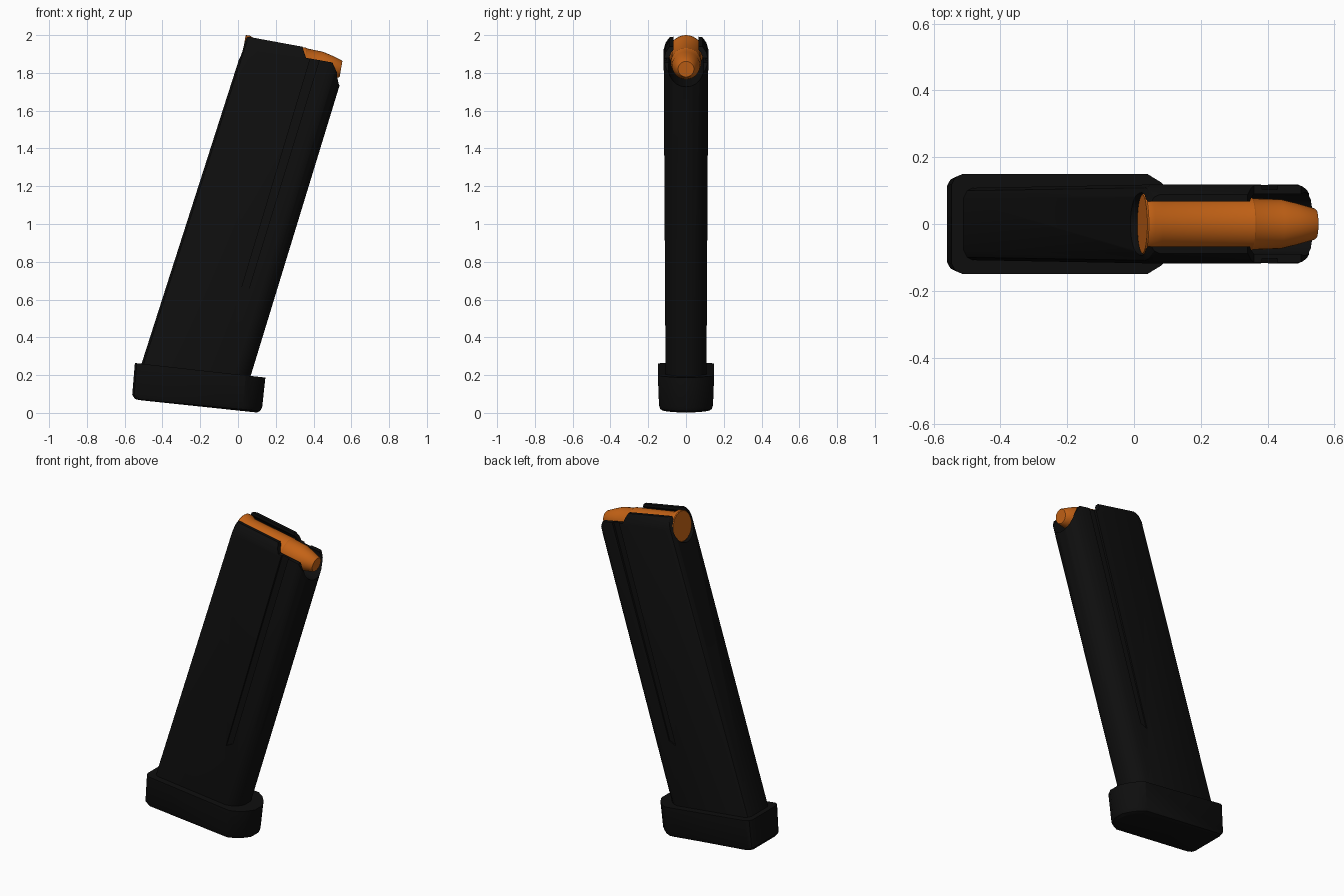
import bpy, bmesh, math
from mathutils import Vector

if "Cube" in bpy.data.objects:
    bpy.data.objects.remove(bpy.data.objects["Cube"])


def material(name, color):
    m = bpy.data.materials.new(name)
    m.use_nodes = True
    m.diffuse_color = color
    m.node_tree.nodes["Principled BSDF"].inputs["Base Color"].default_value = color
    return m


black = material("matte black", (0.0045, 0.0045, 0.0045, 1))
copper = material("copper orange", (0.56, 0.125, 0.008, 1))


def loft(name, rings, mat):
    """Skin a closed solid through rings that have equal point counts."""
    bm = bmesh.new()
    loops = [[bm.verts.new(p) for p in ring] for ring in rings]
    n = len(loops[0])
    for a, b in zip(loops, loops[1:]):
        for i in range(n):
            j = (i + 1) % n
            bm.faces.new((a[i], a[j], b[j], b[i]))
    bm.faces.new(loops[0])
    bm.faces.new(loops[-1])
    bmesh.ops.recalc_face_normals(bm, faces=bm.faces)
    mesh = bpy.data.meshes.new(name)
    bm.to_mesh(mesh)
    bm.free()
    mesh.materials.append(mat)
    ob = bpy.data.objects.new(name, mesh)
    bpy.context.collection.objects.link(ob)
    return ob


def section(outline, rear, front, half):
    """Symmetric plan outline between a rear and a front (x, z) point."""
    full = outline + [(t, -w) for t, w in reversed(outline)]
    return [(rear[0] + (front[0] - rear[0]) * t, w * half,
             rear[1] + (front[1] - rear[1]) * t) for t, w in full]


def prism(name, points, y0, y1):
    return loft(name, [[(x, y, z) for x, z in points] for y in (y0, y1)], black)


def lathe(name, profile, start, axis, mat, sides=32):
    """Turn (distance, radius) pairs about a sloping axis in the xz plane."""
    up = Vector((-axis.z, 0, axis.x))
    side = Vector((0, 1, 0))
    angles = [2 * math.pi * i / sides for i in range(sides)]
    return loft(name, [[start + axis * d + (up * math.cos(a) + side * math.sin(a)) * r
                        for a in angles] for d, r in profile], mat)


def select(ob):
    bpy.ops.object.select_all(action='DESELECT')
    bpy.context.view_layer.objects.active = ob
    ob.select_set(True)


def cut(ob, cutter):
    mod = ob.modifiers.new("cut", 'BOOLEAN')
    mod.operation = 'DIFFERENCE'
    mod.solver = 'EXACT'
    mod.object = cutter
    select(ob)
    bpy.ops.object.modifier_apply(modifier=mod.name)
    bpy.data.objects.remove(cutter)


# Slanted magazine body with rounded front and tapered lips
body_plan = [(0, 0.72), (0.02, 0.92), (0.05, 1), (0.86, 1), (0.92, 0.87),
             (0.97, 0.62), (1, 0.3)]
body = loft("magazine_body", [
    section(body_plan, (-0.53, 0.2), (0.05, 0.14), 0.108),
    section(body_plan, (0.024, 1.93), (0.568, 1.833), 0.118),
    section(body_plan, (0.036, 1.965), (0.578, 1.868), 0.108),
    section(body_plan, (0.05, 1.992), (0.588, 1.893), 0.088)], black)

# Lowered front of the feed opening
cut(body, prism("front_notch", [(0.34, 1.94), (0.36, 1.88), (0.5, 1.855), (0.55, 1.745),
                                (0.8, 1.7), (0.8, 2.2), (0.33, 2.2)], -0.3, 0.3))

# Side grooves
groove = [(-0.005, 0.58), (0.04, 0.6), (0.44, 1.9), (0.39, 1.9)]
for s in (-1, 1):
    cut(body, prism("side_groove", groove, s * 0.103, s * 0.3))

# Round channel and the gap between the feed lips
start = Vector((0.025, 0, 1.91))
axis = Vector((0.52, 0, -0.09)).normalized()
cut(body, lathe("channel", [(-0.2, 0.094), (0.8, 0.094)], start, axis, black))
cut(body, prism("lip_gap", [(-0.2, 1.95), (0.8, 1.777), (0.8, 2.2), (-0.2, 2.2)],
                -0.067, 0.067))

# Rimmed cartridge
cartridge = lathe("cartridge", [
    (0, 0.088), (0.004, 0.092), (0.024, 0.092), (0.05, 0.08), (0.33, 0.08),
    (0.335, 0.077), (0.42, 0.074), (0.47, 0.062), (0.522, 0.047), (0.528, 0.042)],
    start, axis, copper)

# Floor plate with a bevelled underside
plate_plan = [(0, 0.8), (0.015, 0.93), (0.045, 1), (0.85, 1), (0.91, 0.83),
              (0.96, 0.58), (1, 0.25)]
plate = loft("floor_plate", [
    section(plate_plan, (-0.525, 0.068), (0.1, 0.002), 0.122),
    section(plate_plan, (-0.545, 0.074), (0.117, 0.01), 0.136),
    section(plate_plan, (-0.56, 0.095), (0.128, 0.03), 0.143),
    section(plate_plan, (-0.546, 0.264), (0.145, 0.187), 0.149)], black)

for ob in (body, cartridge, plate):
    select(ob)
    bpy.ops.object.shade_smooth_by_angle(angle=math.radians(30))
